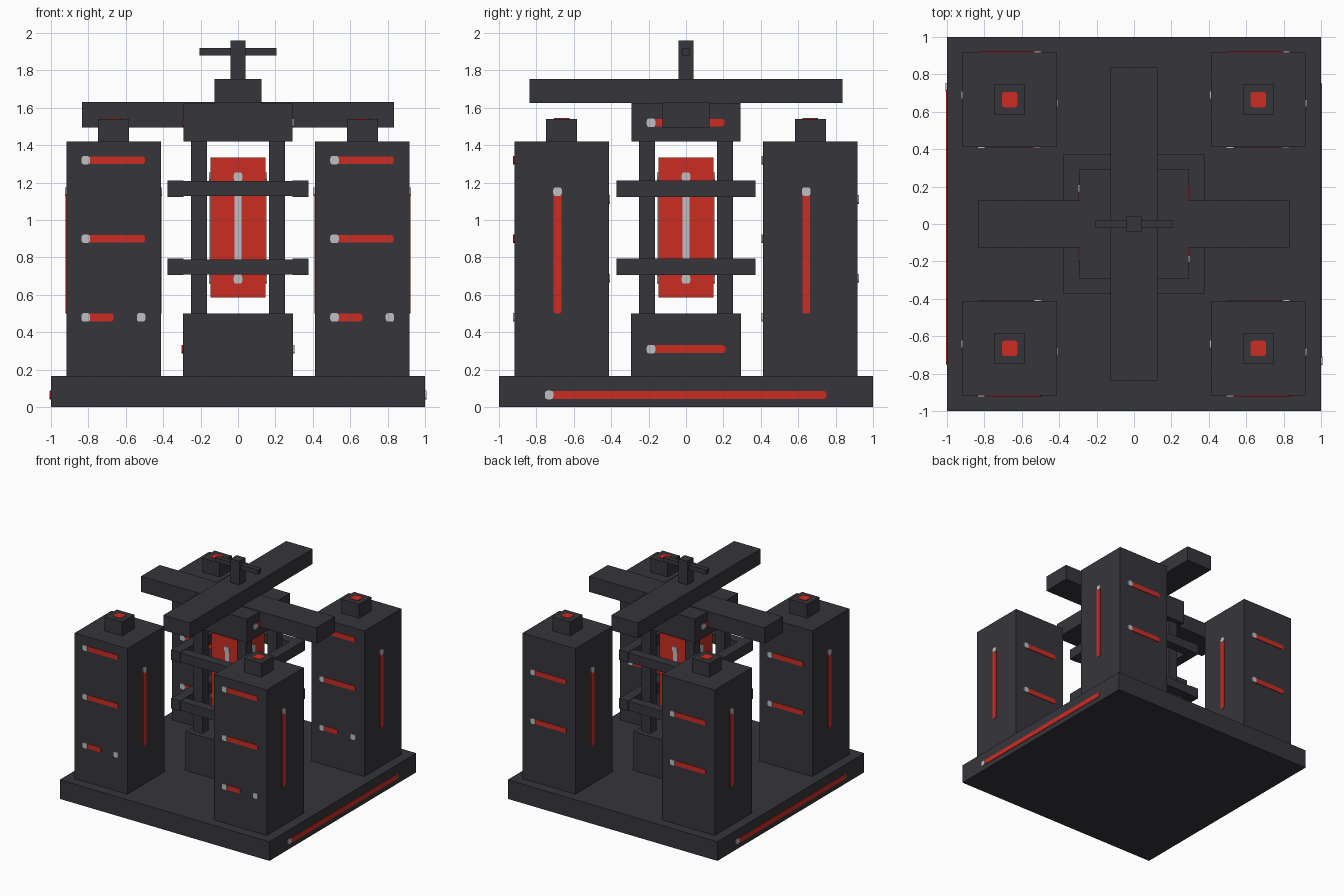
import bpy, bmesh, math
from mathutils import Matrix, Vector

default = bpy.data.objects.get("Cube")
if default:
    bpy.data.objects.remove(default, do_unlink=True)


def material(name, rgb):
    m = bpy.data.materials.new(name)
    m.use_nodes = True
    m.diffuse_color = (*rgb, 1)
    m.node_tree.nodes["Principled BSDF"].inputs["Base Color"].default_value = (*rgb, 1)
    return m


DARK = material("dark_grey", (0.037, 0.036, 0.044))
RED = material("red", (0.6, 0.026, 0.017))
PALE = material("pale_grey", (0.51, 0.53, 0.54))


def finish(name, bm, mat):
    mesh = bpy.data.meshes.new(name)
    bmesh.ops.recalc_face_normals(bm, faces=bm.faces)
    bm.to_mesh(mesh)
    bm.free()
    mesh.materials.append(mat)
    obj = bpy.data.objects.new(name, mesh)
    bpy.context.collection.objects.link(obj)
    return obj


def box(name, centre, half_x, half_y, z0, z1, mat=DARK):
    bm = bmesh.new()
    size = Matrix.Diagonal((2 * half_x, 2 * half_y, z1 - z0, 1))
    place = Matrix.Translation((centre[0], centre[1], (z0 + z1) / 2))
    bmesh.ops.create_cube(bm, size=1, matrix=place @ size)
    return finish(name, bm, mat)


def plate(name, frame, u0, u1, v0, v1, mat, r=0.014, thick=0.005):
    """Rounded plate in the local XZ plane of frame, rising toward local -Y."""
    bm = bmesh.new()
    corners = ((u1 - r, v1 - r), (u0 + r, v1 - r), (u0 + r, v0 + r), (u1 - r, v0 + r))
    outline = []
    for i, (u, v) in enumerate(corners):
        for step in range(4):
            a = (i + step / 3) * math.pi / 2
            outline.append(bm.verts.new((u + r * math.cos(a), 0, v + r * math.sin(a))))
    face = bm.faces.new(outline)
    out = bmesh.ops.extrude_face_region(bm, geom=[face])["geom"]
    moved = [g for g in out if isinstance(g, bmesh.types.BMVert)]
    bmesh.ops.translate(bm, verts=moved, vec=(0, -thick, 0))
    bm.transform(frame)
    return finish(name, bm, mat)


def side(centre, half, quarter):
    """Frame on one side of a square block: 0 front, 1 right, 2 back, 3 left."""
    return (Matrix.Translation((*centre, 0)) @ Matrix.Rotation(quarter * math.pi / 2, 4, "Z")
            @ Matrix.Translation((0, -half, 0)))


def tip(name, frame, u, v):
    plate(name, frame, u - 0.023, u + 0.023, v - 0.023, v + 0.023, PALE, thick=0.008)


def bar_light(name, frame, u0, u1, v):
    plate(name, frame, u0 + 0.01, u1, v - 0.021, v + 0.021, RED)
    tip(name + "_tip", frame, u0 + 0.023, v)


def upright_light(name, frame, u, v0, v1):
    plate(name, frame, u - 0.021, u + 0.021, v0, v1 - 0.01, RED)
    tip(name + "_tip", frame, u, v1 - 0.023)


ORIGIN = (0, 0)
SIGNS = [(sx, sy) for sx in (-1, 1) for sy in (-1, 1)]

# Base slab and central pedestal, with lights on the left and right sides
box("base", ORIGIN, 1, 1, 0, 0.165)
box("pedestal", ORIGIN, 0.295, 0.295, 0.165, 0.5)
box("head_block", ORIGIN, 0.292, 0.292, 1.42, 1.625)
for q in (1, 3):
    bar_light("base_light", side(ORIGIN, 1, q), -0.755, 0.75, 0.065)
    bar_light("pedestal_light", side(ORIGIN, 0.295, q), -0.21, 0.21, 0.31)
    bar_light("head_light", side(ORIGIN, 0.292, q), -0.21, 0.205, 1.52)

# Corner towers
for sx, sy in SIGNS:
    c = (0.665 * sx, 0.665 * sy)
    box("tower", c, 0.252, 0.252, 0.165, 1.42)
    box("tower_cap", c, 0.083, 0.083, 1.42, 1.54)
    top = Matrix.Translation((*c, 1.54)) @ Matrix.Rotation(-math.pi / 2, 4, "X")
    plate("tower_lamp", top, -0.041, 0.041, -0.041, 0.041, RED)
    front, back = side(c, 0.252, 0), side(c, 0.252, 2)
    for z in (0.9, 1.32):
        bar_light("tower_front_light", front, -0.172, 0.167, z)
    bar_light("tower_short_light", front, -0.172, 0, 0.48)
    tip("tower_dot", front, 0.147, 0.48)
    for z in (0.69, 1.11):
        bar_light("tower_back_light", back, -0.172, 0.167, z)
    for q in (1, 3):
        upright_light("tower_side_light", side(c, 0.252, q), -0.022, 0.5, 1.175)

# Floating core with a pale strip on each side
box("core", ORIGIN, 0.148, 0.148, 0.585, 1.335, RED)
for q in range(4):
    f = side(ORIGIN, 0.148, q)
    plate("core_strip", f, -0.019, 0.019, 0.67, 1.245, PALE)
    for z in (0.683, 1.232):
        tip("core_strip_tip", f, 0, z)

# Posts around the core
for sx, sy in SIGNS:
    box("post", (0.208 * sx, 0.208 * sy), 0.043, 0.043, 0.5, 1.42)

# Two square hoops around the posts
for z in (0.75, 1.168):
    for s in (-1, 1):
        box("hoop_side_bar", (0.334 * s, 0), 0.043, 0.372, z - 0.044, z + 0.044)
        box("hoop_cross_bar", (0, 0.33 * s), 0.292, 0.041, z - 0.04, z + 0.04)

# Crossed beams and the handle on top
box("lower_beam", ORIGIN, 0.835, 0.126, 1.495, 1.63)
box("upper_beam", ORIGIN, 0.126, 0.836, 1.625, 1.755)
box("handle_stem", ORIGIN, 0.041, 0.041, 1.755, 1.96)
box("handle_grip", ORIGIN, 0.207, 0.02, 1.88, 1.92)
